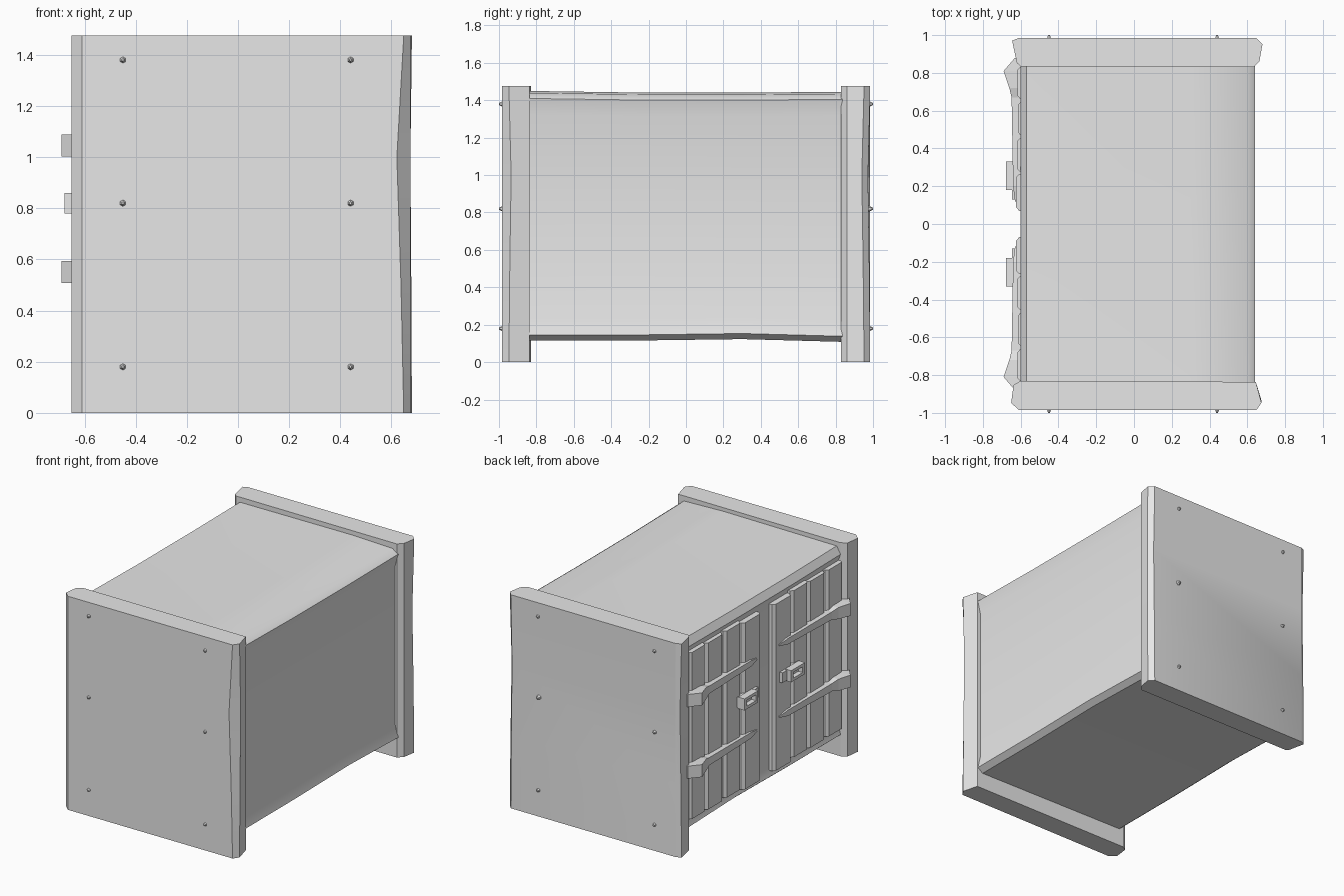
import bpy, bmesh, math
from mathutils import Matrix

cube = bpy.data.objects.get("Cube")
if cube:
    bpy.data.objects.remove(cube, do_unlink=True)

grey = bpy.data.materials.new("plain_grey")
grey.use_nodes = True
grey.diffuse_color = (0.8, 0.8, 0.8, 1)
grey.node_tree.nodes["Principled BSDF"].inputs["Base Color"].default_value = (0.8, 0.8, 0.8, 1)


def finish(name, bm, smooth=None):
    bmesh.ops.recalc_face_normals(bm, faces=bm.faces)
    mesh = bpy.data.meshes.new(name)
    bm.to_mesh(mesh)
    bm.free()
    mesh.materials.append(grey)
    obj = bpy.data.objects.new(name, mesh)
    bpy.context.collection.objects.link(obj)
    if smooth:
        bpy.ops.object.select_all(action='DESELECT')
        obj.select_set(True)
        bpy.context.view_layer.objects.active = obj
        bpy.ops.object.shade_smooth_by_angle(angle=math.radians(smooth))
    return obj


def loft(name, rings, smooth=None):
    """Skin a list of equal rings of points and cap both ends."""
    bm = bmesh.new()
    loops = [[bm.verts.new(p) for p in ring] for ring in rings]
    n = len(loops[0])
    for a, b in zip(loops, loops[1:]):
        for i in range(n):
            j = (i + 1) % n
            bm.faces.new((a[i], a[j], b[j], b[i]))
    bm.faces.new(loops[0])
    bm.faces.new(loops[-1])
    return finish(name, bm, smooth)


def box(name, x, y, z):
    return loft(name, [[(x[0], y[0], h), (x[1], y[0], h), (x[1], y[1], h), (x[0], y[1], h)] for h in z])


# Main body: cross-section with a shallow recess on both long sides, lofted along y
section = [(-0.60, 1.39), (-0.57, 1.44), (0.30, 1.445), (0.60, 1.435), (0.64, 1.405),
           (0.62, 1.32), (0.62, 0.23), (0.64, 0.145), (0.60, 0.115), (-0.57, 0.125),
           (-0.60, 0.15), (-0.585, 0.20), (-0.585, 1.35)]
rings = []
for y, top, bottom in [(-0.85, 0.005, 0), (-0.3, -0.003, 0), (0.3, -0.004, 0.008), (0.85, 0, -0.007)]:
    rings.append([(x, y, z + (top if z > 0.8 else bottom)) for x, z in section])
loft("body", rings, 35)

# End boards: chamfered outline with worn corners at mid height
wear = [(0, 0.0), (0.5, 0.4), (1.0, 1.0), (1.475, 0.0)]
front = [(-0.61, -0.985), (0.648, -0.985), (0.675, -0.947), (0.645, -0.836),
         (-0.60, -0.83), (-0.638, -0.852), (-0.65, -0.947)]
rings = []
for z, w in wear:
    ring = [(x, y, z) for x, y in front]
    ring[1] = (0.648 - 0.027 * w, -0.985, z)
    ring[2] = (0.675, -0.947 + 0.012 * w, z)
    rings.append(ring)
loft("front_board", rings, 25)

back = [(-0.61, 0.985), (0.648, 0.985), (0.68, 0.952), (0.664, 0.862),
        (0.632, 0.83), (-0.60, 0.835), (-0.62, 0.852), (-0.645, 0.97)]
rings = []
for z, w in wear:
    ring = [(x, y, z) for x, y in back]
    ring[1] = (0.648, 0.985 - 0.012 * w, z)
    ring[2] = (0.68 - 0.006 * w, 0.952 - 0.012 * w, z)
    ring[7] = (-0.645 + 0.012 * w, 0.97, z)
    rings.append(ring)
loft("back_board", rings, 25)

# Bolt heads on both end boards
for side, label in ((-1, "front"), (1, "back")):
    for x in (-0.45, 0.44):
        for z in (0.18, 0.82, 1.38):
            bm = bmesh.new()
            turn = Matrix.Rotation(-side * math.pi / 2, 4, 'X')
            bmesh.ops.create_cone(bm, cap_ends=True, segments=6, radius1=0.02, radius2=0.005,
                                  depth=0.03, matrix=Matrix.Translation((x, side * 0.985, z)) @ turn)
            finish(label + "_bolt", bm)

# Double doors on the -x side, mirrored across y
for s, label in ((1, "back"), (-1, "front")):
    # Planks with bevelled long edges
    edges = [0.065, 0.27, 0.46, 0.655, 0.84]
    outs = [0.625, 0.62, 0.613, 0.617]
    lows = [0.19, 0.205, 0.195, 0.2]
    for a, b, out, low in zip(edges, edges[1:], outs, lows):
        a, b = a + 0.004, b - 0.004
        outline = [(-0.57, a), (-out + 0.018, a), (-out, a + 0.02),
                   (-out, b - 0.02), (-out + 0.018, b), (-0.57, b)]
        loft(label + "_door_plank", [[(x, s * y, z) for x, y in outline] for z in (low, low + 1.15)])

    # Tapered strap hinges that flare out next to the end board
    for z in (0.55, 1.045):
        stations = [(0.12, 0.63, 0.005), (0.2, 0.64, 0.02), (0.67, 0.648, 0.027),
                    (0.72, 0.66, 0.04), (0.81, 0.69, 0.043), (0.88, 0.63, 0.043)]
        loft(label + "_strap_hinge",
             [[(-0.60, s * y, z - h), (-out, s * y, z - h), (-out, s * y, z + h), (-0.60, s * y, z + h)]
              for y, out, h in stations])

    # Handle: back plate and a rectangular pull ring
    box(label + "_handle_plate", (-0.645, -0.60), (s * 0.13, s * 0.33), (0.785, 0.855))
    for zs in ((0.78, 0.80), (0.84, 0.86)):
        box(label + "_handle_rail", (-0.678, -0.63), (s * 0.18, s * 0.33), zs)
    for y in (0.18, 0.305):
        box(label + "_handle_post", (-0.678, -0.63), (s * y, s * (y + 0.025)), (0.80, 0.84))
